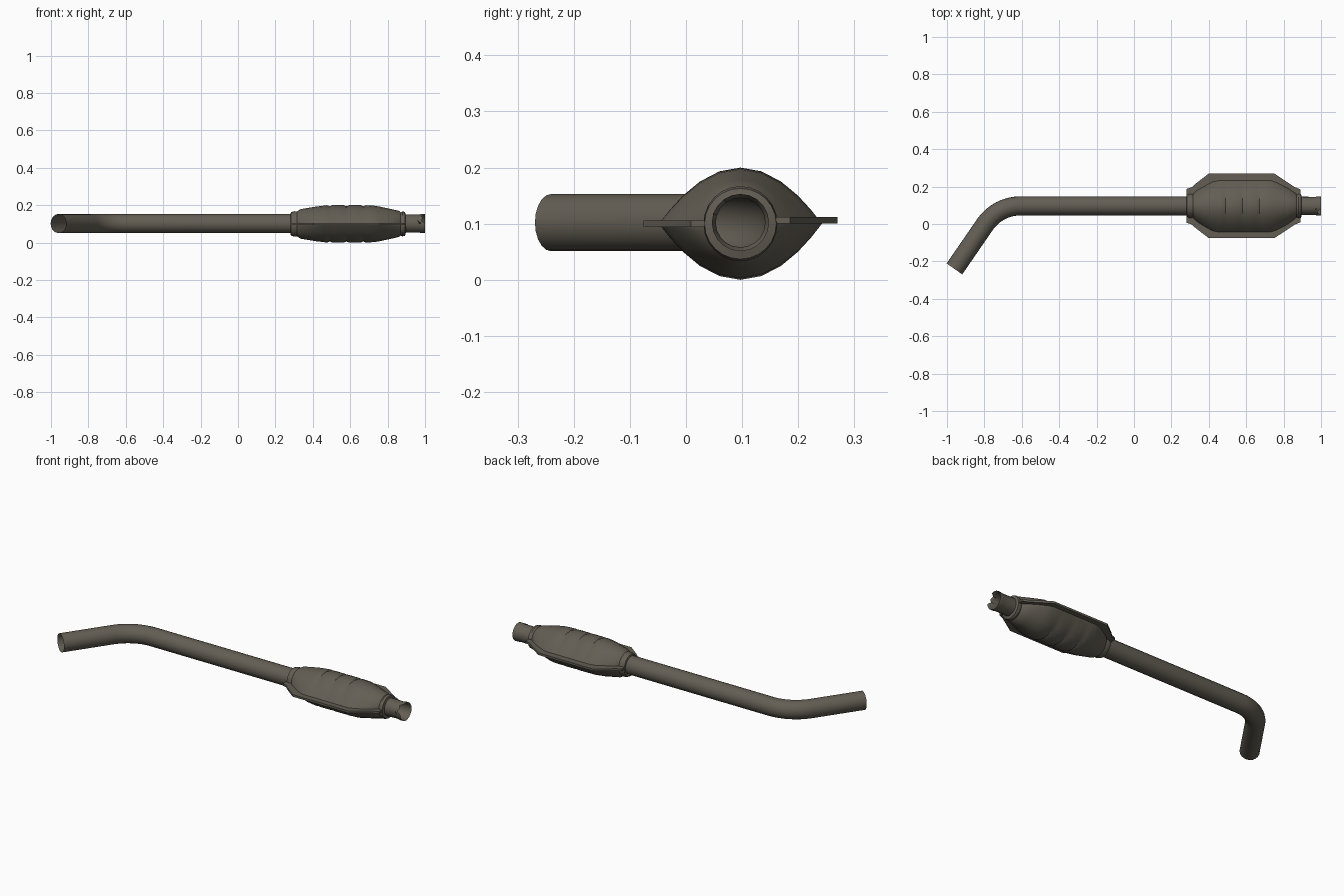
import bpy, bmesh, math
from mathutils import Vector

if "Cube" in bpy.data.objects:
    bpy.data.objects.remove(bpy.data.objects["Cube"])

mat = bpy.data.materials.new("dull brown steel")
mat.diffuse_color = (0.125, 0.112, 0.088, 1)
mat.use_nodes = True
mat.node_tree.nodes["Principled BSDF"].inputs["Base Color"].default_value = mat.diffuse_color
CY, CZ = 0.097, 0.1


def finish(bm, name, angle=35):
    bmesh.ops.recalc_face_normals(bm, faces=bm.faces)
    me = bpy.data.meshes.new(name)
    bm.to_mesh(me)
    bm.free()
    ob = bpy.data.objects.new(name, me)
    bpy.context.collection.objects.link(ob)
    me.materials.append(mat)
    bpy.ops.object.select_all(action='DESELECT')
    ob.select_set(True)
    bpy.context.view_layer.objects.active = ob
    bpy.ops.object.shade_smooth_by_angle(angle=math.radians(angle))
    return ob


def loft(rings, name):
    bm = bmesh.new()
    vs = [[bm.verts.new(p) for p in r] for r in rings]
    n = len(rings[0])
    for a, b in zip(vs, vs[1:]):
        for i in range(n):
            j = (i + 1) % n
            bm.faces.new((a[i], a[j], b[j], b[i]))
    return finish(bm, name)


# Pipe: straight leg, arc bend, long run through the muffler, open at both ends
N = 20
turn, R, corner_x = math.radians(55), 0.23, -0.727
tangent = R * math.tan(turn / 2)
bx = corner_x + tangent
stations = [(-0.96, -0.24, turn, 0.051)]
for k in range(9):
    a = turn * (1 - k / 8)
    stations.append((bx - R * math.sin(a), CY - R + R * math.cos(a), a, 0.051))
stations += [(0.3, CY, 0, 0.051), (0.86, CY, 0, 0.05), (0.97, CY, 0, 0.048),
             (0.98, CY, 0, 0.051), (1.0, CY, 0, 0.051), (0.985, CY, 0, 0.044),
             (0.9, CY, 0, 0.044)]
rings = []
for x, y, a, r in stations:
    ring = []
    for i in range(N):
        t = 2 * math.pi * i / N
        side = Vector((-math.sin(a), math.cos(a), 0))
        p = Vector((x, y, 0.102)) + side * r * math.cos(t) + Vector((0, 0, r * math.sin(t)))
        # torn notch on the front side of the inlet mouth
        if x > 0.975 and 7 <= i <= 9:
            p.x -= 0.02 if i != 8 else 0.012
        ring.append(p)
    rings.append(ring)
loft(rings, "exhaust_pipe")

# Muffler shell: lens-shaped sections tapering to round collars
sec = [(0.28, .052, .052, .5), (0.283, .060, .062, .5), (0.30, .066, .068, .5),
       (0.315, .064, .066, .5), (0.335, .085, .079, .7), (0.42, .138, .093, 1),
       (0.455, .145, .097, 1)]
for gx in (0.49, 0.58, 0.67):   # pressed grooves
    sec += [(gx - .014, .145, .1, 1), (gx, .145, .094, 1), (gx + .014, .145, .1, 1)]
sec += [(0.73, .145, .097, 1), (0.76, .135, .092, 1), (0.82, .102, .079, .85),
        (0.86, .072, .070, .6), (0.87, .062, .062, .5), (0.88, .066, .067, .5),
        (0.893, .064, .063, .5), (0.897, .048, .048, .5)]
rings = []
for x, hw, hh, p in sec:
    ring = []
    for i in range(24):
        t = 2 * math.pi * i / 24
        h = hh * abs(math.sin(t)) ** (2 * p)
        ring.append((x, CY + hw * math.cos(t), CZ + math.copysign(h, math.sin(t))))
    rings.append(ring)
loft(rings, "muffler_shell")

# Seam flange: flat plate around the muffler's mid line
half = [(0.28, .09), (0.31, .1), (0.325, .115), (0.40, .173), (0.75, .173),
        (0.86, .1), (0.89, .088)]


def seam(s, name):
    bm = bmesh.new()
    outer = [(x, CY + s * w) for x, w in half]
    inner = [(0.89, CY + s * .053), (0.28, CY + s * .053)]
    f = bm.faces.new([bm.verts.new((x, y, 0.097 + 0.003 * s)) for x, y in outer + inner])
    ext = bmesh.ops.extrude_face_region(bm, geom=[f])
    bmesh.ops.translate(bm, vec=(0, 0, 0.012),
                        verts=[v for v in ext["geom"] if isinstance(v, bmesh.types.BMVert)])
    finish(bm, name, 30)


seam(1, "seam_flange_back")
seam(-1, "seam_flange_front")
